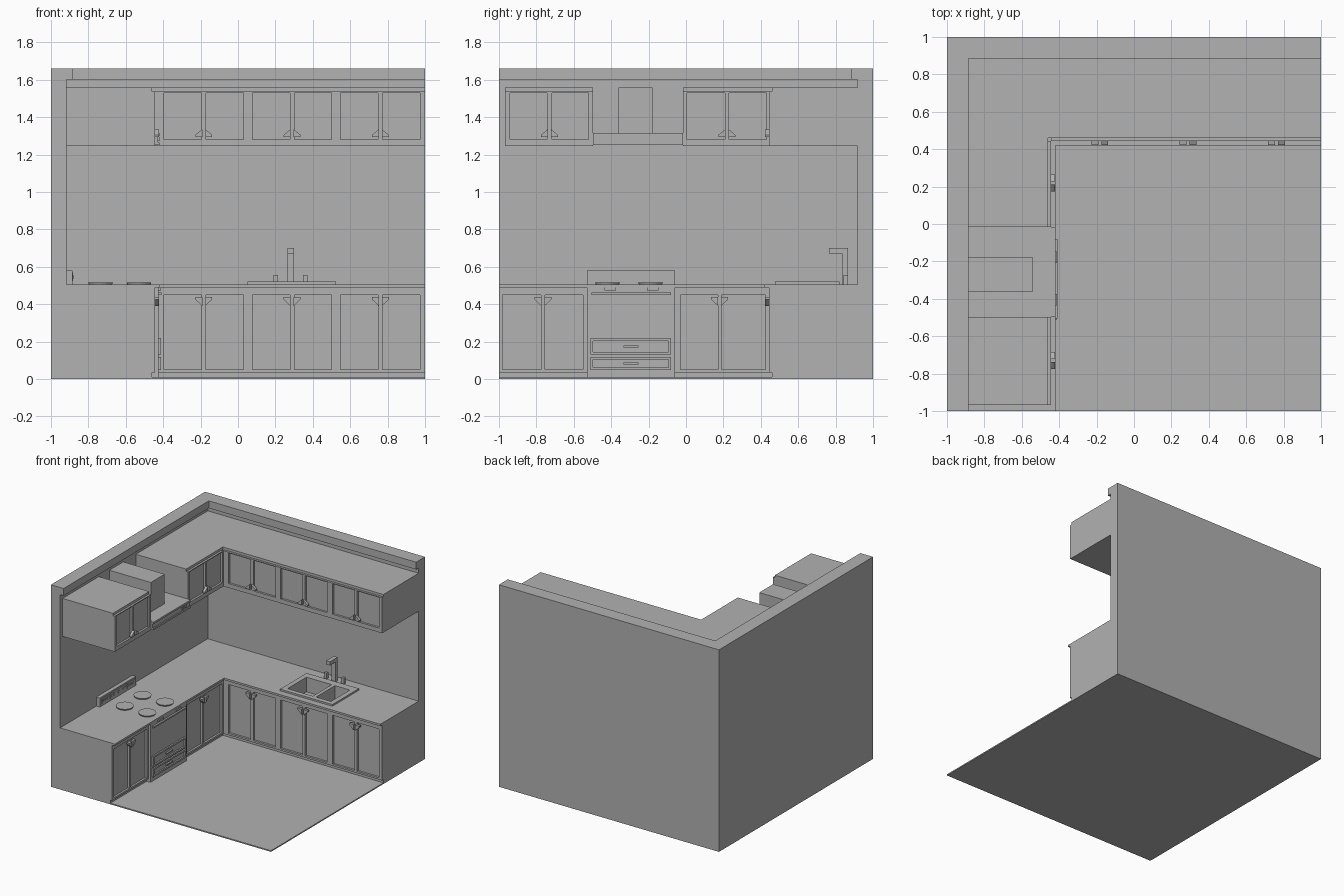
import bpy, bmesh
from mathutils import Matrix, Vector

cube = bpy.data.objects.get("Cube")
if cube:
    bpy.data.objects.remove(cube, do_unlink=True)

GREY = (0.445, 0.445, 0.445, 1)
grey = bpy.data.materials.new("plain grey")
grey.use_nodes = True
grey.diffuse_color = GREY
grey.node_tree.nodes["Principled BSDF"].inputs["Base Color"].default_value = GREY


def finish(name, bm):
    bmesh.ops.recalc_face_normals(bm, faces=bm.faces)
    mesh = bpy.data.meshes.new(name)
    bm.to_mesh(mesh)
    bm.free()
    mesh.materials.append(grey)
    obj = bpy.data.objects.new(name, mesh)
    bpy.context.scene.collection.objects.link(obj)
    return obj


def add_box(bm, x, y, z):
    size = [b - a for a, b in (x, y, z)]
    mid = [(a + b) / 2 for a, b in (x, y, z)]
    bmesh.ops.create_cube(bm, size=1, matrix=Matrix.Translation(mid) @ Matrix.Diagonal((*size, 1)))


def boxes(name, *items):
    bm = bmesh.new()
    for item in items:
        add_box(bm, *item)
    return finish(name, bm)


def along(run, u, d, z):
    """Box on a run: u runs along the wall, d is the distance from the room centre."""
    if run == "left":
        return ((-d[1], -d[0]), u, z)
    return (u, d, z)


def prism(bm, run, outline, d):
    """Extrude an outline drawn on a run's front."""
    def point(u, z, depth):
        return Vector((-depth, u, z)) if run == "left" else Vector((u, depth, z))
    face = bm.faces.new([bm.verts.new(point(u, z, d[0])) for u, z in outline])
    ext = bmesh.ops.extrude_face_region(bm, geom=[face])
    verts = [v for v in ext["geom"] if isinstance(v, bmesh.types.BMVert)]
    bmesh.ops.translate(bm, verts=verts, vec=point(0, 0, d[1]) - point(0, 0, d[0]))


def cut(obj, cutters):
    for c in cutters:
        mod = obj.modifiers.new("cut", "BOOLEAN")
        mod.operation, mod.solver, mod.object = "DIFFERENCE", "EXACT", c
    bpy.context.view_layer.update()
    graph = bpy.context.evaluated_depsgraph_get()
    mesh = bpy.data.meshes.new_from_object(obj.evaluated_get(graph))
    obj.modifiers.clear()
    obj.data = mesh


WALL, FACE, FRONT, EDGE = 0.917, 0.46, 0.443, 0.42

# Room shell
boxes("floor", ((-1, 1), (-1, 1), (0, 0.01)))
boxes("left_wall", ((-1, -WALL), (-1, 1), (0.01, 1.6)))
boxes("back_wall", ((-WALL, 1), (WALL, 1), (0.01, 1.6)))
boxes("left_cornice", ((-1, -0.885), (-1, 1), (1.6, 1.66)))
boxes("back_cornice", ((-0.885, 1), (0.885, 1), (1.6, 1.66)))

# Cabinet bodies
BASE, UPPER = (0.01, 0.49), (1.245, 1.557)
boxes("left_base_cabinet", along("left", (-1, FACE), (FACE, WALL), BASE))
back_base = boxes("back_base_cabinet", along("back", (-WALL, 1), (FACE, WALL), BASE))
boxes("left_upper_cabinet_front", along("left", (-0.967, -0.497), (FACE, WALL), UPPER))
boxes("left_upper_cabinet_rear", along("left", (-0.016, FACE), (FACE, WALL), UPPER))
boxes("back_upper_cabinet", along("back", (-WALL, 1), (FACE, WALL), UPPER))

# Worktop
TOP = (0.49, 0.506)
boxes("left_worktop", along("left", (-1, EDGE), (EDGE, WALL), TOP))
back_top = boxes("back_worktop", along("back", (-WALL, 1), (EDGE, WALL), TOP))

# Sink, with two bowls cut through the worktop
rim = boxes("sink_rim", ((0.05, 0.525), (0.475, 0.82), (0.503, 0.52)))
bowls = [boxes("bowl_cutter", (x, (0.515, 0.76), (0.4, 0.6)))
         for x in ((0.09, 0.32), (0.35, 0.485))]
for obj in (back_base, back_top, rim):
    cut(obj, bowls)
for bowl in bowls:
    bpy.data.objects.remove(bowl, do_unlink=True)

# Tap
boxes("tap", ((0.265, 0.3), (0.835, 0.865), (0.5, 0.7)),
      ((0.265, 0.3), (0.765, 0.836), (0.67, 0.7)))
for side, x in (("left", 0.36), ("right", 0.203)):
    boxes(side + "_tap_knob", ((x - 0.012, x + 0.012), (0.843, 0.867), (0.5, 0.555)))


# Door frames around recessed panels, one pair of doors at a time
def door_pair(name, run, span, doors, z, opening, upper):
    d = (FRONT, FACE + 0.003)
    (a, b), (c, e) = doors
    items = [along(run, span, d, (z[0], opening[0])), along(run, span, d, (opening[1], z[1]))]
    for u in ((span[0], a), (b, c), (e, span[1])):
        items.append(along(run, u, d, opening))
    boxes(name + "_door_frames", *items)
    # Triangular handles meeting at the centre of the pair
    bm = bmesh.new()
    mid = (b + c) / 2
    tip, wide = (1.335, 1.305) if upper else (0.39, 0.425)
    for s in (-1, 1):
        near, far = mid + s * 0.008, mid + s * 0.045
        lip = wide - 0.012 if upper else wide + 0.012
        prism(bm, run, [(near, tip), (near, lip), (far, lip), (far, wide)], (EDGE + 0.003, FRONT + 0.002))
    finish(name + "_handles", bm)


BASE_Z, BASE_OPEN = (0.035, 0.49), (0.05, 0.45)
UP_Z, UP_OPEN = (1.245, 1.537), (1.28, 1.53)
spans = ((-FRONT, 0.05), (0.05, 0.525), (0.525, 1))
for i, span in enumerate(spans):
    start = -0.395 + i * 0.472
    pair = ((start, start + 0.2), (start + 0.224, start + 0.424))
    door_pair(f"back_base_{i + 1}", "back", span, pair, BASE_Z, BASE_OPEN, False)
    door_pair(f"back_upper_{i + 1}", "back", span, pair, UP_Z, UP_OPEN, True)
door_pair("left_base_front", "left", (-1, -0.53), ((-0.98, -0.775), (-0.755, -0.55)),
          BASE_Z, BASE_OPEN, False)
door_pair("left_base_rear", "left", (-0.06, FRONT), ((-0.03, 0.17), (0.19, 0.425)),
          BASE_Z, BASE_OPEN, False)
door_pair("left_upper_front", "left", (-0.967, -0.497), ((-0.94, -0.743), (-0.717, -0.52)),
          UP_Z, UP_OPEN, True)
door_pair("left_upper_rear", "left", (-0.016, FRONT), ((0.005, 0.208), (0.23, 0.43)),
          UP_Z, UP_OPEN, True)

# Cooker front, oven bar, knobs and two drawers
boxes("cooker_body", along("left", (-0.53, -0.06), (0.425, FACE), (0.01, 0.49)))
boxes("oven_bar", along("left", (-0.505, -0.08), (0.41, 0.426), (0.45, 0.462)))
boxes("oven_knobs", *[along("left", (u - 0.03, u + 0.03), (0.412, 0.426), (0.472, 0.489))
                      for u in (-0.405, -0.178)])
for name, lo, hi in (("upper", 0.13, 0.218), ("lower", 0.048, 0.118)):
    d, u, t = (0.413, 0.426), (-0.51, -0.08), 0.014
    boxes(name + "_drawer",
          along("left", u, d, (lo, lo + t)), along("left", u, d, (hi - t, hi)),
          along("left", (u[0], u[0] + t), d, (lo + t, hi - t)),
          along("left", (u[1] - t, u[1]), d, (lo + t, hi - t)))
    mid = (lo + hi) / 2
    boxes(name + "_drawer_handle", along("left", (-0.335, -0.255), (0.411, 0.426), (mid - 0.005, mid + 0.005)))

# Hob rings
for i, (x, y) in enumerate([(x, y) for x in (-0.735, -0.53) for y in (-0.42, -0.19)]):
    bm = bmesh.new()
    bmesh.ops.create_cone(bm, cap_ends=True, segments=24, radius1=0.062, radius2=0.067,
                          depth=0.012, matrix=Matrix.Translation((x, y, 0.511)))
    finish(f"hob_ring_{i + 1}", bm)

# Control panel against the wall
boxes("control_panel", along("left", (-0.53, -0.06), (0.885, WALL), (0.5, 0.58)))
boxes("control_plates", *[along("left", u, (0.881, 0.886), (0.525, 0.568))
                          for u in ((-0.508, -0.412), (-0.4, -0.188), (-0.176, -0.08))])
boxes("control_buttons", *[along("left", (u - 0.008, u + 0.008), (0.877, 0.882), (0.538, 0.554))
                           for u in (-0.485, -0.46, -0.435, -0.38, -0.35, -0.294, -0.23, -0.21,
                                     -0.153, -0.128, -0.103)])

# Extractor hood and chimney
boxes("hood", along("left", (-0.497, -0.016), (0.427, WALL), (1.25, 1.315)))
boxes("hood_trim", *[along("left", (-0.497, -0.016), (EDGE, 0.428), z)
                     for z in ((1.25, 1.265), (1.3, 1.315))])
boxes("hood_buttons", *[along("left", (u - 0.009, u + 0.009), (0.421, 0.428), (1.272, 1.294))
                        for u in (-0.11, -0.075)])
boxes("chimney", along("left", (-0.36, -0.18), (0.54, WALL), (1.31, 1.557)))
